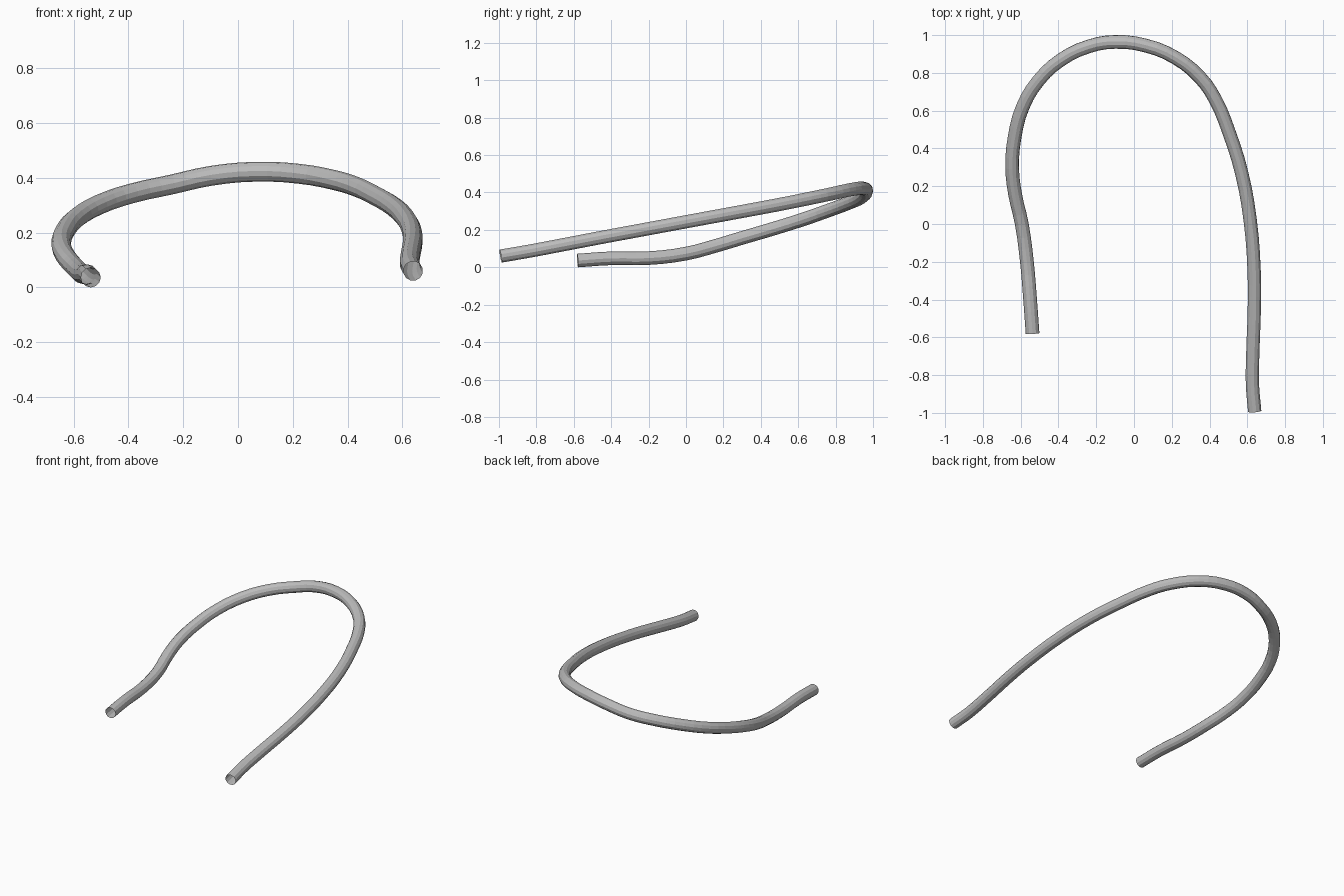
import bpy

if "Cube" in bpy.data.objects:
    bpy.data.objects.remove(bpy.data.objects["Cube"])

RADIUS = 0.0362
# centre line of the bent tube, from the short leg round to the long leg
PATH = [
    (-0.537, -0.58, 0.042), (-0.550, -0.40, 0.054), (-0.567, -0.20, 0.055),
    (-0.594, 0.00, 0.079), (-0.630, 0.16, 0.121), (-0.645, 0.30, 0.163),
    (-0.632, 0.46, 0.210), (-0.589, 0.62, 0.260), (-0.505, 0.76, 0.309),
    (-0.385, 0.87, 0.350), (-0.240, 0.94, 0.382), (-0.100, 0.964, 0.413),
    (0.060, 0.945, 0.428), (0.220, 0.88, 0.421), (0.350, 0.775, 0.398),
    (0.430, 0.66, 0.374), (0.505, 0.48, 0.338), (0.570, 0.27, 0.299),
    (0.615, 0.02, 0.253), (0.636, -0.25, 0.203), (0.637, -0.45, 0.166),
    (0.629, -0.68, 0.122), (0.627, -0.85, 0.090), (0.639, -0.991, 0.066),
]

# round open-ended tube swept along the path
curve = bpy.data.curves.new("bent_tube", "CURVE")
curve.dimensions = "3D"
curve.bevel_depth = RADIUS
curve.bevel_resolution = 4
curve.use_fill_caps = False
spline = curve.splines.new("BEZIER")
spline.bezier_points.add(len(PATH) - 1)
for point, co in zip(spline.bezier_points, PATH):
    point.co = co
    point.handle_left_type = point.handle_right_type = "AUTO"
spline.resolution_u = 3
spline.use_smooth = False

tube = bpy.data.objects.new("bent_tube", curve)
bpy.context.collection.objects.link(tube)
bpy.context.view_layer.objects.active = tube
tube.select_set(True)
bpy.ops.object.convert(target="MESH")
tube = bpy.context.object

# plain grey tube
grey = bpy.data.materials.new("grey")
grey.diffuse_color = (0.5, 0.5, 0.5, 1)
grey.use_nodes = True
grey.node_tree.nodes["Principled BSDF"].inputs["Base Color"].default_value = grey.diffuse_color
tube.data.materials.clear()
tube.data.materials.append(grey)

# rest the lowest point on the ground
low = min(v.co.z for v in tube.data.vertices)
for v in tube.data.vertices:
    v.co.z -= low
